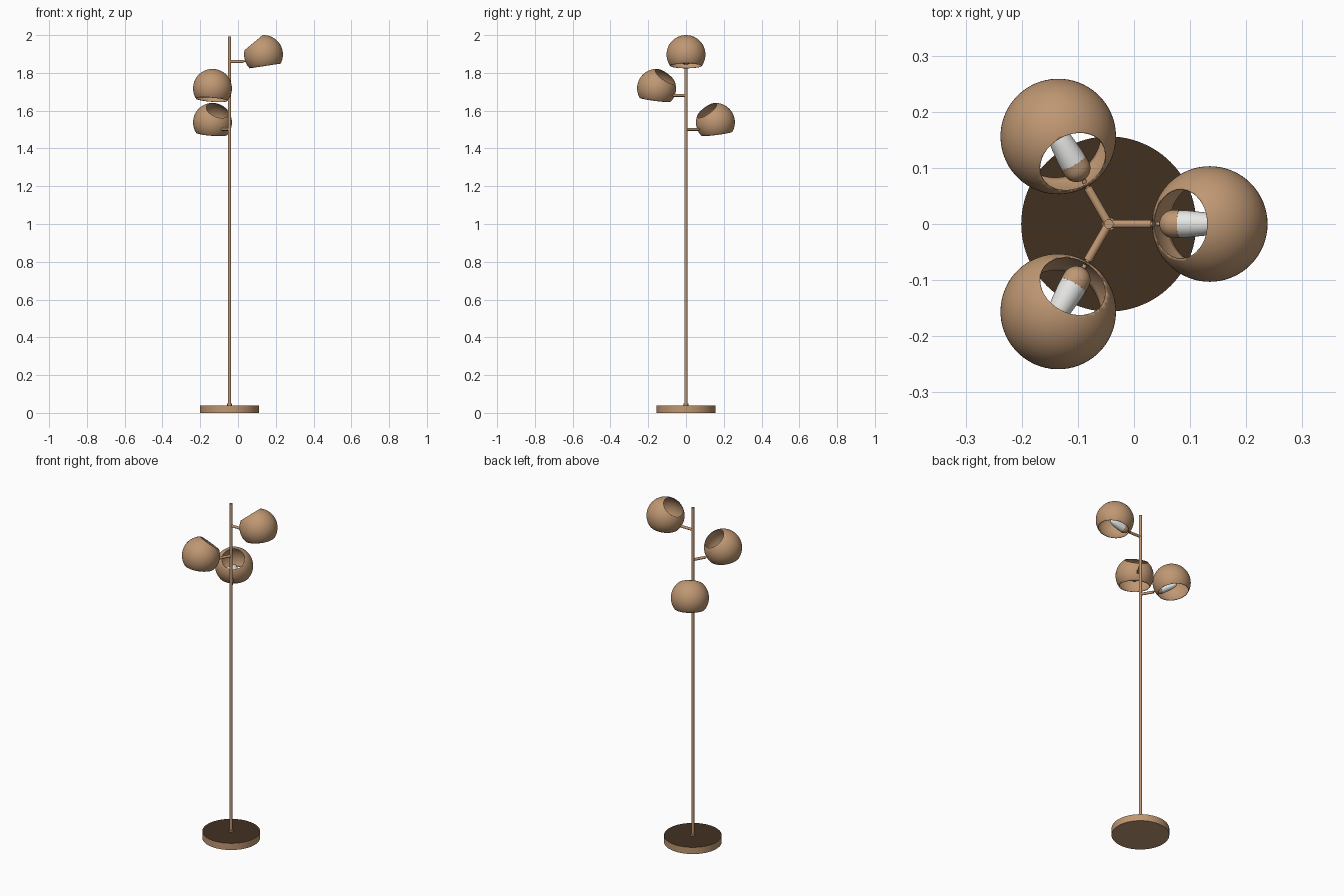
import bpy, bmesh, math
from mathutils import Matrix, Vector

cube = bpy.data.objects.get("Cube")
if cube:
    bpy.data.objects.remove(cube)


def material(name, rgb):
    m = bpy.data.materials.new(name)
    m.use_nodes = True
    m.diffuse_color = (*rgb, 1)
    m.node_tree.nodes["Principled BSDF"].inputs["Base Color"].default_value = (*rgb, 1)
    return m


TAN = material("tan_metal", (0.52, 0.31, 0.17))
DARK = material("dark_brown", (0.055, 0.03, 0.015))
WHITE = material("white_glass", (0.8, 0.8, 0.78))
POLE_X = -0.045


def finish(bm, name, mats, matrix):
    bmesh.ops.recalc_face_normals(bm, faces=bm.faces)
    me = bpy.data.meshes.new(name)
    bm.to_mesh(me)
    bm.free()
    for m in mats:
        me.materials.append(m)
    ob = bpy.data.objects.new(name, me)
    bpy.context.collection.objects.link(ob)
    ob.matrix_world = matrix
    bpy.ops.object.select_all(action='DESELECT')
    ob.select_set(True)
    bpy.context.view_layer.objects.active = ob
    bpy.ops.object.shade_smooth_by_angle(angle=math.radians(35))
    return ob


def lathe(name, profile, mat, matrix, steps=48):
    """Spin a (radius, height) profile around z."""
    bm = bmesh.new()
    verts = [bm.verts.new((r, 0, z)) for r, z in profile]
    edges = [bm.edges.new(p) for p in zip(verts, verts[1:])]
    bmesh.ops.spin(bm, geom=verts + edges, axis=(0, 0, 1), cent=(0, 0, 0),
                   angle=2 * math.pi, steps=steps)
    bmesh.ops.remove_doubles(bm, verts=bm.verts, dist=1e-5)
    return finish(bm, name, [mat], matrix)


def rod(name, r, z0, z1, matrix, steps=24):
    return lathe(name, [(0, z0), (r, z0), (r, z1), (0, z1)], TAN, matrix, steps)


def shade(name, matrix, radius=0.103):
    """Hollow ball with a wide opening below and a smaller one facing the pole."""
    bm = bmesh.new()
    bmesh.ops.create_uvsphere(bm, u_segments=64, v_segments=32, radius=radius)
    for normal, dist in (((0.15, 0, -0.99), 0.061), ((-0.64, 0, 0.77), 0.082)):
        n = Vector(normal).normalized()
        bmesh.ops.bisect_plane(bm, geom=bm.verts[:] + bm.edges[:] + bm.faces[:],
                               plane_co=n * dist, plane_no=n, clear_outer=True)
    ob = finish(bm, name, [TAN], matrix)
    wall = ob.modifiers.new("wall", 'SOLIDIFY')
    wall.thickness = 0.002
    wall.offset = -1


# Base and pole
stand = Matrix.Translation((POLE_X, 0, 0))
base = lathe("base", [(0, 0), (0.156, 0), (0.156, 0.04), (0, 0.04)], TAN, stand, 96)
base.data.materials.append(DARK)
for f in base.data.polygons:
    if f.normal.z > 0.9:
        f.material_index = 1
rod("pole", 0.0085, 0.04, 1.992, stand)
rod("pole_collar", 0.012, 0.04, 0.05, stand)

# Socket and bulb profiles, measured along the lamp axis
socket = [(0.025 * math.sin(a), 0.025 - 0.025 * math.cos(a))
          for a in (i * math.pi / 16 for i in range(9))] + [(0.025, 0.036), (0, 0.036)]
bulb = [(0, 0.036), (0.0245, 0.036), (0.024, 0.05), (0.021, 0.08), (0.017, 0.1),
        (0.012, 0.112), (0.006, 0.119), (0, 0.121)]

# Three lamp heads around the pole
along_x = Matrix.Rotation(math.pi / 2, 4, 'Y')
for label, degrees, height in (("upper", 0, 1.897), ("middle", 240, 1.718), ("lower", 120, 1.538)):
    turn = stand @ Matrix.Rotation(math.radians(degrees), 4, 'Z')
    arm = turn @ Matrix.Translation((0, 0, height - 0.037))
    tilt = arm @ Matrix.Translation((0.073, 0, 0)) @ Matrix.Rotation(math.radians(-11), 4, 'Y') @ along_x
    shade(label + "_shade", turn @ Matrix.Translation((0.18, 0, height)))
    rod(label + "_arm", 0.0075, 0, 0.075, arm @ along_x)
    rod(label + "_arm_tip", 0.004, 0, 0.022, tilt, 16)
    lamp = tilt @ Matrix.Translation((0, 0, 0.018))
    lathe(label + "_socket", socket, TAN, lamp)
    lathe(label + "_bulb", bulb, WHITE, lamp)
